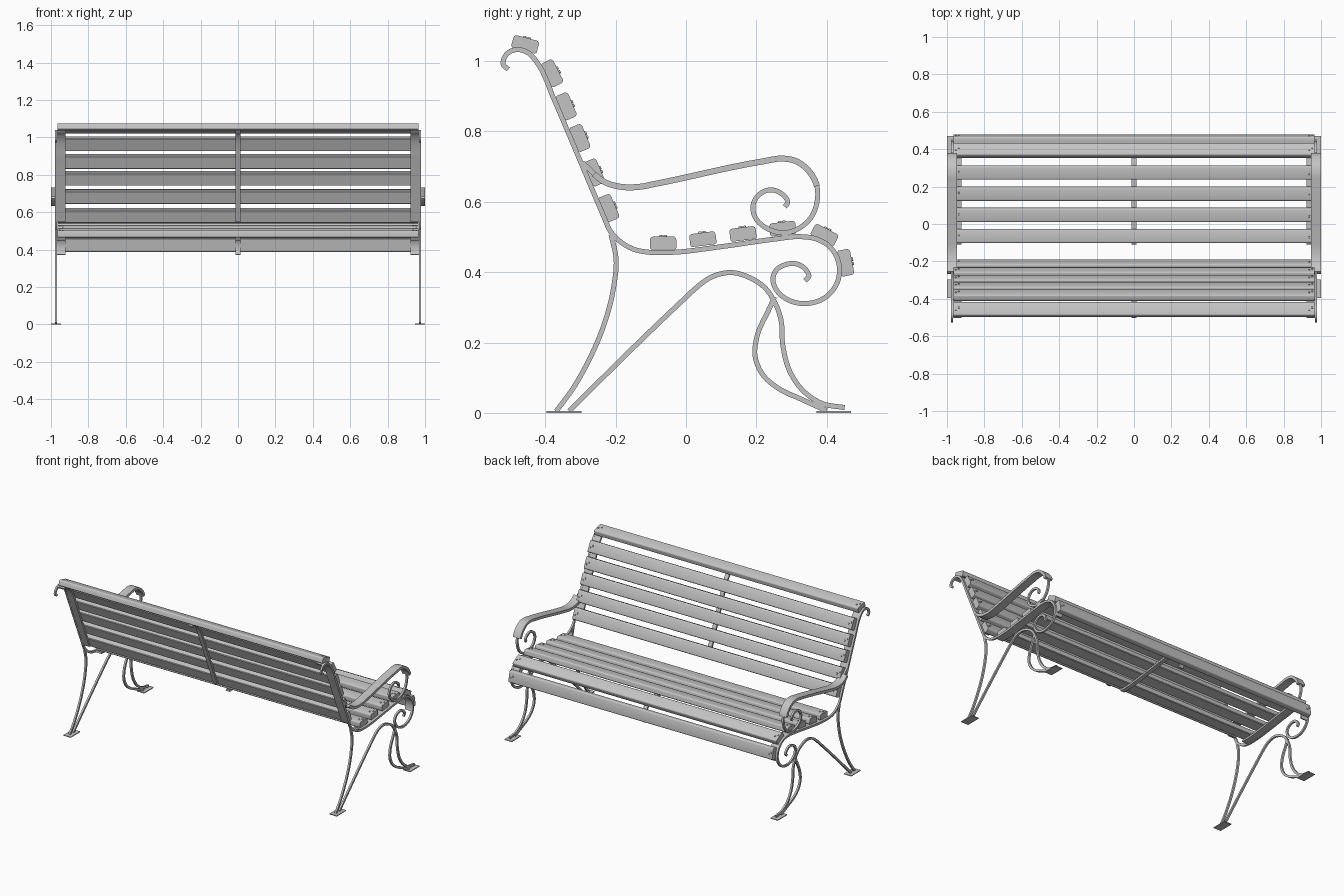
import bpy
import bmesh
import math
from mathutils import Vector, Matrix

default_cube = bpy.data.objects.get("Cube")
if default_cube:
    bpy.data.objects.remove(default_cube, do_unlink=True)

GREY = (0.55, 0.55, 0.55, 1.0)
grey = bpy.data.materials.new("plain_grey")
grey.use_nodes = True
grey.diffuse_color = GREY
shader = next(n for n in grey.node_tree.nodes if n.type == "BSDF_PRINCIPLED")
shader.inputs["Base Color"].default_value = GREY

STEPS = 6            # samples between two path points
BAR = 0.014          # thickness of the metal bars
SIDE = 0.973         # centre plane of each end frame
SLAT_WIDTH, SLAT_DEPTH, SLAT_HALF = 0.075, 0.037, 0.965


def finish(name, bm):
    """Turn a bmesh into a shaded object."""
    bmesh.ops.recalc_face_normals(bm, faces=bm.faces)
    mesh = bpy.data.meshes.new(name)
    bm.to_mesh(mesh)
    bm.free()
    mesh.materials.append(grey)
    obj = bpy.data.objects.new(name, mesh)
    bpy.context.collection.objects.link(obj)
    bpy.ops.object.select_all(action="DESELECT")
    obj.select_set(True)
    bpy.context.view_layer.objects.active = obj
    bpy.ops.object.shade_smooth_by_angle(angle=math.radians(35))
    return obj


def smooth_path(points):
    """Smooth curve through side-profile points given in thousandths."""
    pts = [Vector(p) / 1000 for p in points]
    gaps = [(b - a).length for a, b in zip(pts, pts[1:])]
    slopes = [(b - a) / g for a, b, g in zip(pts, pts[1:], gaps)]
    tangents = [slopes[0]]
    for i in range(1, len(slopes)):
        before, after = gaps[i - 1], gaps[i]
        tangents.append((slopes[i - 1] * after + slopes[i] * before) / (before + after))
    tangents.append(slopes[-1])
    path = []
    for i, gap in enumerate(gaps):
        for k in range(STEPS):
            t = k / STEPS
            u = 1 - t
            path.append(pts[i] * (u * u * (1 + 2 * t)) + pts[i + 1] * (t * t * (3 - 2 * t))
                        + tangents[i] * (gap * t * u * u) - tangents[i + 1] * (gap * t * t * u))
    path.append(pts[-1])
    return path


def section(path, first, last):
    """Part of a path between two of its defining points."""
    return path[first * STEPS:last * STEPS + 1]


def bent_bar(name, path, centre_x, width, thickness=BAR):
    """Flat bar following a path in the side plane."""
    bm = bmesh.new()
    rings = []
    for i, p in enumerate(path):
        along = (path[min(i + 1, len(path) - 1)] - path[max(i - 1, 0)]).normalized()
        normal = Vector((-along.y, along.x)) * thickness / 2
        ring = []
        for sx, sn in ((-1, -1), (1, -1), (1, 1), (-1, 1)):
            q = p + normal * sn
            ring.append(bm.verts.new((centre_x + sx * width / 2, q.x, q.y)))
        rings.append(ring)
    for a, b in zip(rings, rings[1:]):
        for k in range(4):
            n = (k + 1) % 4
            bm.faces.new((a[k], a[n], b[n], b[k]))
    bm.faces.new(rings[0])
    bm.faces.new(rings[-1])
    return finish(name, bm)


def slat(name, y, z, angle):
    """Long board with rounded outer edges and a pair of bolts at each end."""
    bm = bmesh.new()
    bmesh.ops.create_cube(bm, size=1)
    bmesh.ops.scale(bm, vec=(SLAT_HALF * 2, SLAT_WIDTH, SLAT_DEPTH), verts=bm.verts)
    long_edges = [e for e in bm.edges if abs(e.verts[0].co.x - e.verts[1].co.x) > 1]
    outer = [e for e in long_edges if e.verts[0].co.z > 0]
    inner = [e for e in long_edges if e.verts[0].co.z < 0]
    bmesh.ops.bevel(bm, geom=outer, offset=0.009, segments=3, profile=0.5, affect="EDGES")
    bmesh.ops.bevel(bm, geom=[e for e in inner if e.is_valid], offset=0.004,
                    segments=1, affect="EDGES")
    for side in (-1, 1):
        for shift in (-1, 1):
            spot = Vector((side * 0.945 + shift * 0.008, shift * 0.006, SLAT_DEPTH / 2 + 0.001))
            bmesh.ops.create_cone(bm, cap_ends=True, segments=10, radius1=0.006,
                                  radius2=0.004, depth=0.006, matrix=Matrix.Translation(spot))
    bm.transform(Matrix.Translation((0, y / 1000, z / 1000))
                 @ Matrix.Rotation(math.radians(angle), 4, "X"))
    return finish(name, bm)


def foot_plate(name, x, y):
    bm = bmesh.new()
    bmesh.ops.create_cube(bm, size=1)
    bmesh.ops.scale(bm, vec=(0.054, 0.099, 0.005), verts=bm.verts)
    bmesh.ops.translate(bm, vec=(x, y, 0.0025), verts=bm.verts)
    return finish(name, bm)


# Main frame: top curl, backrest, bend, seat and front scroll
frame = smooth_path([
    (-505, 977), (-519, 989), (-516, 1011), (-499, 1028), (-477, 1033), (-448, 1023),
    (-420, 991), (-397, 946), (-380, 903), (-365, 868), (-230, 549), (-218, 521),
    (-187, 487), (-145, 464), (-108, 457), (-50, 456), (96, 472), (252, 494),
    (323, 501), (369, 495), (409, 472), (434, 427), (431, 373), (400, 331),
    (346, 311), (295, 319), (258, 348), (247, 379), (255, 404), (281, 421),
    (312, 424), (338, 410), (349, 387), (338, 376)])
back_support = section(frame, 3, 10)
seat_support = section(frame, 14, 22)

# Armrest with its front scroll
arm = smooth_path([
    (-295, 712), (-278, 696), (-261, 679), (-233, 657), (-187, 643), (-130, 643),
    (-88, 651), (224, 716), (270, 723), (312, 716), (349, 688), (372, 645),
    (372, 597), (355, 555), (323, 526), (281, 512), (233, 523), (199, 552),
    (190, 586), (204, 617), (238, 634), (272, 623), (289, 597), (281, 586)])
arm_top = section(arm, 2, 11)

# Legs and braces
rear_leg = smooth_path([
    (-213, 506), (-199, 441), (-207, 350), (-233, 251), (-278, 146), (-323, 67), (-369, 5)])
long_brace = smooth_path([
    (-332, 5), (-315, 22), (-3, 326), (26, 353), (74, 387), (130, 399), (182, 384),
    (224, 356), (250, 319), (270, 265), (275, 194), (295, 118), (338, 58),
    (386, 27), (451, 15)])
front_leg = smooth_path([
    (252, 330), (238, 299), (201, 214), (196, 163), (218, 109), (267, 67),
    (323, 41), (400, 6)])

# The two end frames
for side, label in ((1, "left"), (-1, "right")):
    x = side * SIDE
    for part, path in (("frame", frame), ("arm_scroll", arm), ("rear_leg", rear_leg),
                       ("long_brace", long_brace), ("front_leg", front_leg)):
        bent_bar(f"{label}_{part}", path, x, 0.012)
    bent_bar(f"{label}_armrest", arm_top, x, 0.055, BAR + 0.003)
    for part, path in (("back_support", back_support), ("seat_support", seat_support)):
        bent_bar(f"{label}_{part}", path, side * 0.945, 0.046, BAR - 0.002)
    foot_plate(f"{label}_rear_foot", x, -0.347)
    foot_plate(f"{label}_front_foot", x, 0.42)

# Middle supports under the slats
bent_bar("middle_back_support", back_support, 0, 0.028, BAR - 0.002)
bent_bar("middle_seat_support", seat_support, 0, 0.028, BAR - 0.002)

# Slats: side position and tilt
slat("top_rail", -457, 1048, -15)
for i, (y, z, tilt) in enumerate([(-380, 966, -63), (-340, 872, -67), (-301, 782, -67),
                                  (-260, 684, -67), (-219, 583, -67)]):
    slat(f"back_slat_{i + 1}", y, z, tilt)
for i, (y, z, tilt) in enumerate([(-65, 483, 1), (48, 494, 7), (162, 509, 7),
                                  (275, 524, 7), (394, 506, -28), (454, 427, -79)]):
    slat(f"seat_slat_{i + 1}", y, z, tilt)
